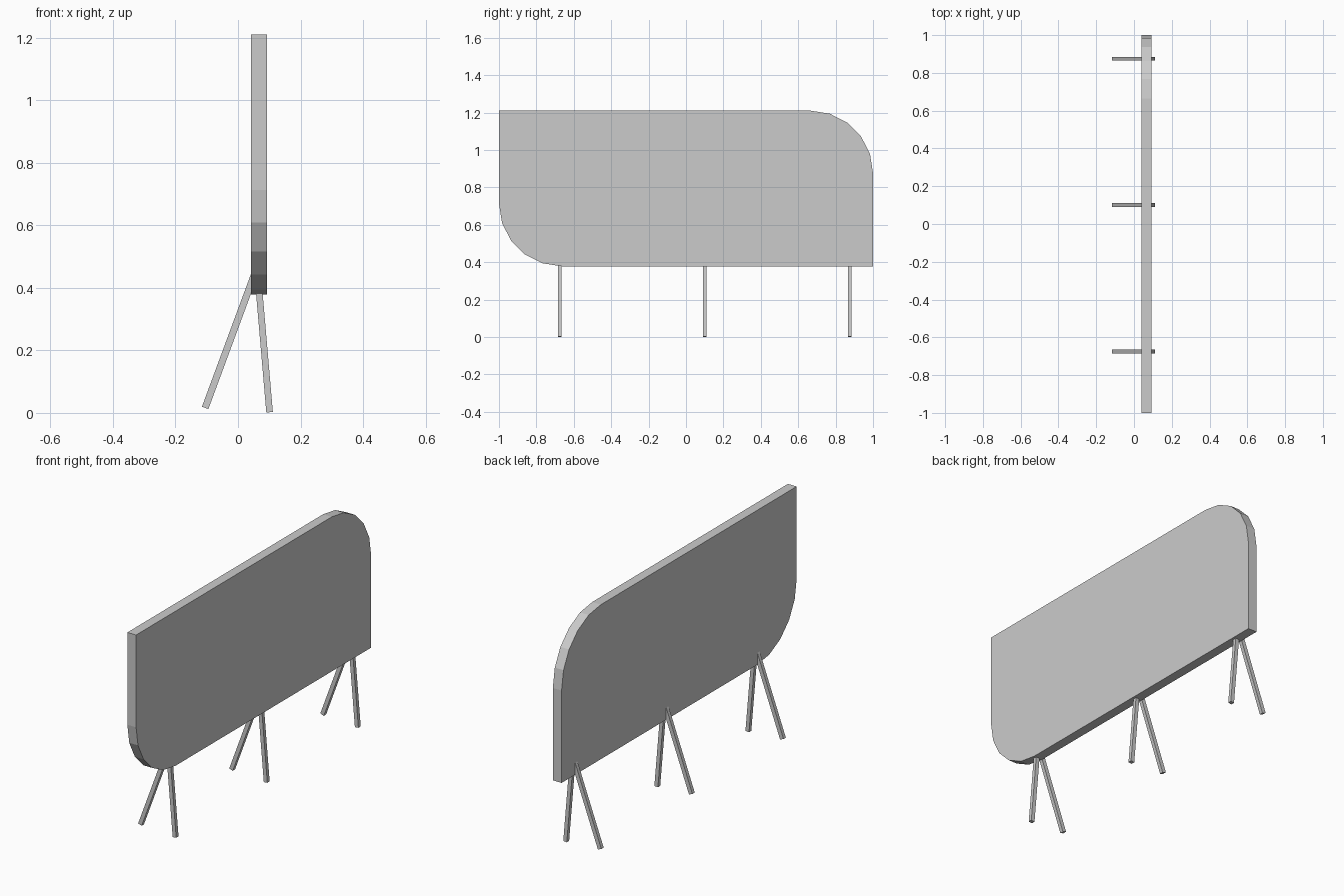
import bpy, bmesh, math
from mathutils import Vector

if "Cube" in bpy.data.objects:
    bpy.data.objects.remove(bpy.data.objects["Cube"])


def add_object(name, bm):
    bmesh.ops.recalc_face_normals(bm, faces=bm.faces[:])
    mesh = bpy.data.meshes.new(name)
    bm.to_mesh(mesh)
    bm.free()
    obj = bpy.data.objects.new(name, mesh)
    bpy.context.collection.objects.link(obj)
    return obj


def corner_arc(cy, cz, radius, start, segments=5):
    angles = [start + math.pi / 2 * i / segments for i in range(segments + 1)]
    return [(cy + radius * math.cos(a), cz + radius * math.sin(a)) for a in angles]


# Board: rectangle with two opposite corners rounded, extruded along x
X0, X1, Z0, Z1, R = 0.041, 0.093, 0.378, 1.21, 0.335
outline = [(1, Z0)]
outline += corner_arc(1 - R, Z1 - R, R, 0)
outline += [(-1, Z1)]
outline += corner_arc(-1 + R, Z0 + R, R, math.pi)
bm = bmesh.new()
face = bm.faces.new([bm.verts.new((X0, y, z)) for y, z in outline])
extruded = bmesh.ops.extrude_face_region(bm, geom=[face])["geom"]
bmesh.ops.translate(bm, vec=(X1 - X0, 0, 0),
                    verts=[g for g in extruded if isinstance(g, bmesh.types.BMVert)])
add_object("board", bm)


# Legs: slim square bars running from foot to inside the board
def leg(name, foot, top, width):
    foot, top = Vector(foot), Vector(top)
    axis = top - foot
    bm = bmesh.new()
    bmesh.ops.create_cube(bm, size=1)
    bmesh.ops.scale(bm, vec=(width, 0.02, axis.length), verts=bm.verts[:])
    obj = add_object(name, bm)
    obj.location = (foot + top) / 2
    obj.rotation_euler = (0, math.atan2(axis.x, axis.z), 0)
    return obj


for i, y in enumerate((-0.675, 0.1, 0.875), 1):
    leg(f"upright_leg_{i}", (0.101, y, 0.002), (0.065, y, 0.42), 0.021)
    leg(f"slanted_leg_{i}", (-0.105, y, 0.016), (0.056, y, 0.452), 0.022)
